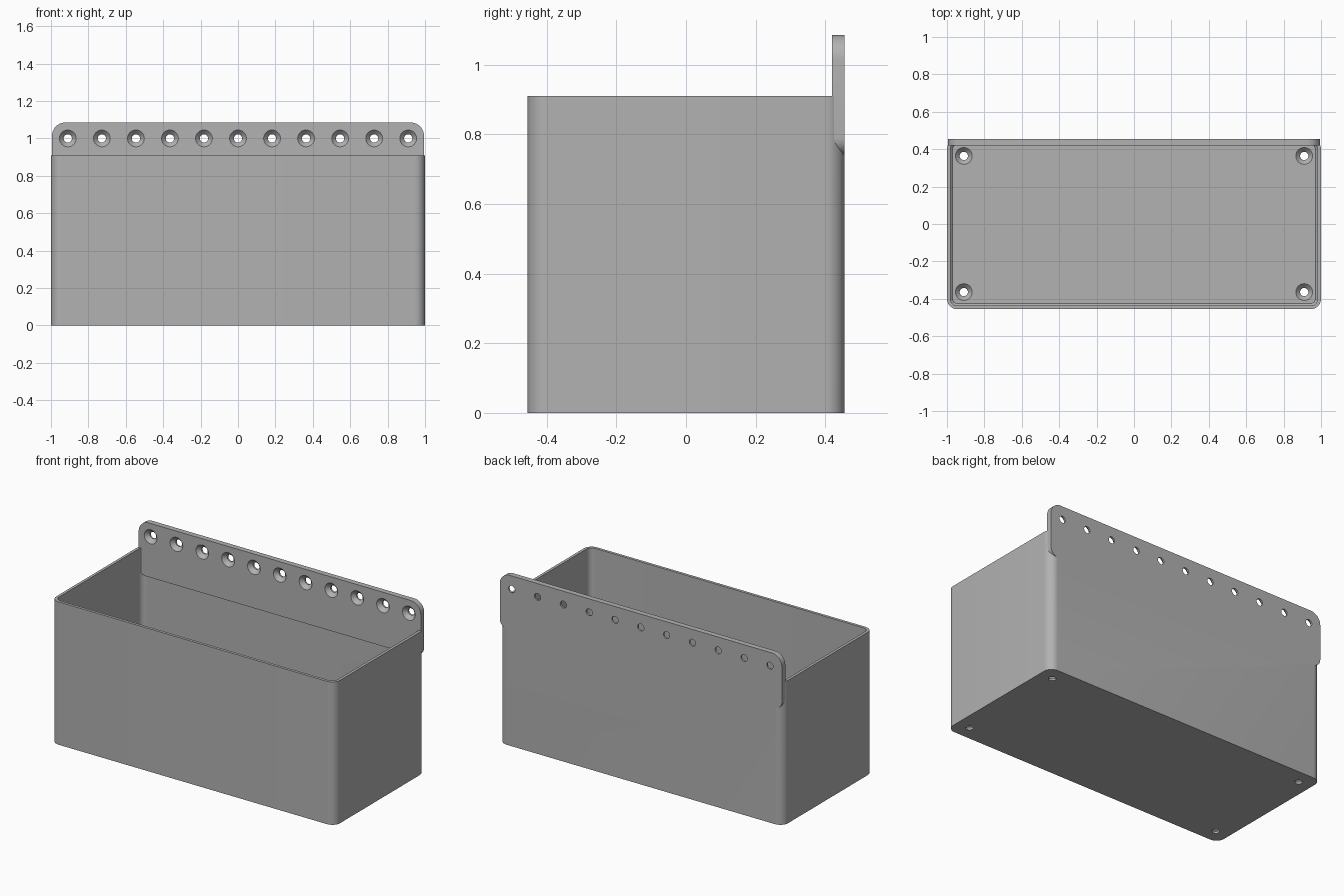
import bpy, bmesh
from math import cos, sin, pi
from mathutils import Matrix, Vector

cube = bpy.data.objects.get("Cube")
if cube:
    bpy.data.objects.remove(cube, do_unlink=True)

grey = bpy.data.materials.new("plain grey")
grey.use_nodes = True
colour = (0.445, 0.445, 0.445, 1)
grey.diffuse_color = colour
grey.node_tree.nodes["Principled BSDF"].inputs["Base Color"].default_value = colour

HALF_X, HALF_Y, HEIGHT = 1.0, 0.455, 0.91
WALL, FLOOR = 0.018, 0.036
PLATE_FRONT, PLATE_LOW, PLATE_TOP = 0.42, 0.74, 1.085


def rounded_rect(x0, x1, y0, y1, r_low, r_high, steps=10):
    """Counter-clockwise outline with separate lower and upper corner radii."""
    points = []
    corners = [(x1 - r_high, y1 - r_high, r_high), (x0 + r_high, y1 - r_high, r_high),
               (x0 + r_low, y0 + r_low, r_low), (x1 - r_low, y0 + r_low, r_low)]
    for quarter, (cx, cy, r) in enumerate(corners):
        for i in range(steps + 1):
            a = (quarter + i / steps) * pi / 2
            points.append((cx + r * cos(a), cy + r * sin(a)))
    return points


def loft(name, rings):
    """Join closed rings of points in order and cap both ends."""
    bm = bmesh.new()
    loops = [[bm.verts.new(p) for p in ring] for ring in rings]
    for a, b in zip(loops, loops[1:]):
        for i in range(len(a)):
            j = (i + 1) % len(a)
            bm.faces.new((a[i], a[j], b[j], b[i]))
    bm.faces.new(loops[0][::-1])
    bm.faces.new(loops[-1])
    bmesh.ops.recalc_face_normals(bm, faces=bm.faces)
    return finish(name, bm)


def finish(name, bm):
    mesh = bpy.data.meshes.new(name)
    bm.to_mesh(mesh)
    bm.free()
    mesh.materials.append(grey)
    obj = bpy.data.objects.new(name, mesh)
    bpy.context.collection.objects.link(obj)
    return obj


def tray_ring(inset, z):
    x, y, r = HALF_X - inset, HALF_Y - inset, 0.055 - inset
    return [(px, py, z) for px, py in rounded_rect(-x, x, -y, y, r, r)]


def combine(target, other, operation):
    mod = target.modifiers.new(operation.title(), "BOOLEAN")
    mod.operation, mod.object, mod.solver = operation, other, "EXACT"
    bpy.context.view_layer.objects.active = target
    bpy.ops.object.modifier_apply(modifier=mod.name)
    bpy.data.objects.remove(other, do_unlink=True)


# Open box with a small bevel around the floor
box = loft("mounting_box", [tray_ring(0, 0), tray_ring(0, HEIGHT), tray_ring(WALL, HEIGHT),
                            tray_ring(WALL, FLOOR + 0.012), tray_ring(WALL + 0.012, FLOOR)])

# Rounded mounting plate along the back
outline = rounded_rect(-0.994, 0.994, PLATE_LOW, PLATE_TOP, 0.05, 0.07)
plate = loft("back_plate", [[(x, y, z) for x, z in outline] for y in (PLATE_FRONT, HALF_Y)])
combine(box, plate, "UNION")

# Countersunk screw holes: (radius, depth) below the visible surface
PROFILE = [(0.045, -0.02), (0.045, 0), (0.022, 0.024), (0.022, 0.06)]
bm = bmesh.new()


def add_hole(place):
    rings = [[bm.verts.new(place @ Vector((r * cos(i * pi / 16), r * sin(i * pi / 16), -d)))
              for i in range(32)] for r, d in PROFILE]
    for a, b in zip(rings, rings[1:]):
        for i in range(32):
            j = (i + 1) % 32
            bm.faces.new((a[i], b[i], b[j], a[j]))
    bm.faces.new(rings[0])
    bm.faces.new(rings[-1][::-1])


for i in range(11):
    add_hole(Matrix.Translation((-0.91 + i * 0.182, PLATE_FRONT, 1.0)) @ Matrix.Rotation(pi / 2, 4, "X"))
for x in (-0.91, 0.91):
    for y in (-0.364, 0.364):
        add_hole(Matrix.Translation((x, y, FLOOR)))
bmesh.ops.recalc_face_normals(bm, faces=bm.faces)
holes = finish("hole_cutters", bm)
holes.hide_render = True
combine(box, holes, "DIFFERENCE")

# Smooth rounded corners, crisp edges
bpy.ops.object.select_all(action="DESELECT")
box.select_set(True)
bpy.context.view_layer.objects.active = box
bpy.ops.object.shade_smooth_by_angle(angle=pi / 6)
